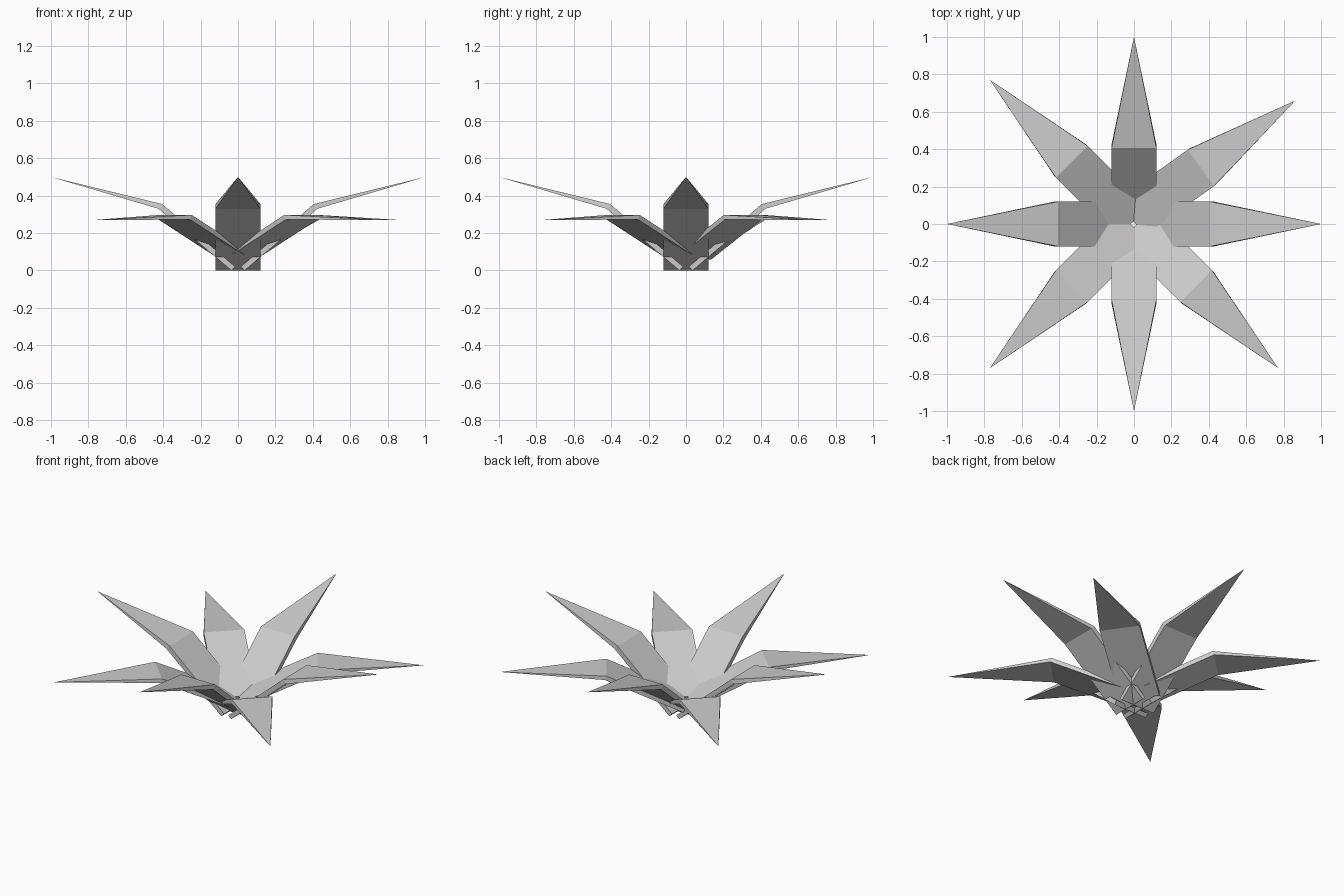
import bpy, bmesh, math

if "Cube" in bpy.data.objects:
    bpy.data.objects.remove(bpy.data.objects["Cube"])

HALF = 0.12  # half width of every leaf


def leaf(name, top, bottom, tip, angle, offset=(0, 0)):
    """Bent leaf along +x: base and bend edges as (r, z), tapering to one tip."""
    bm = bmesh.new()
    rings = []
    for t, b in zip(top, bottom):
        ring = [(t, -HALF), (t, HALF), (b, HALF), (b, -HALF)]
        rings.append([bm.verts.new((p[0], y, p[1])) for p, y in ring])
    point = bm.verts.new((tip[0], 0, tip[1]))
    base, bend = rings
    bm.faces.new(base)
    for i in range(4):
        j = (i + 1) % 4
        bm.faces.new((base[i], base[j], bend[j], bend[i]))
        bm.faces.new((bend[i], bend[j], point))
    bmesh.ops.recalc_face_normals(bm, faces=bm.faces)
    mesh = bpy.data.meshes.new(name)
    bm.to_mesh(mesh)
    bm.free()
    obj = bpy.data.objects.new(name, mesh)
    obj.rotation_euler.z = math.radians(angle)
    obj.location = (offset[0], offset[1], 0)
    bpy.context.collection.objects.link(obj)


# Upright leaves along the axes
for k in range(4):
    leaf(f"upper_leaf_{k + 1}", [(0.015, 0.02), (0.405, 0.355)],
         [(0.035, 0.0), (0.425, 0.33)], (1.0, 0.5), 90 * k)

# Drooping leaves on the diagonals; the first is slightly turned
for k, (angle, offset) in enumerate([(35.5, (-0.025, 0.027)), (135, (0, 0)),
                                     (225, (0, 0)), (315, (0, 0))]):
    leaf(f"lower_leaf_{k + 1}", [(0.012, 0.085), (0.47, 0.297)],
         [(0.02, 0.06), (0.48, 0.272)], (1.09, 0.27), angle, offset)
